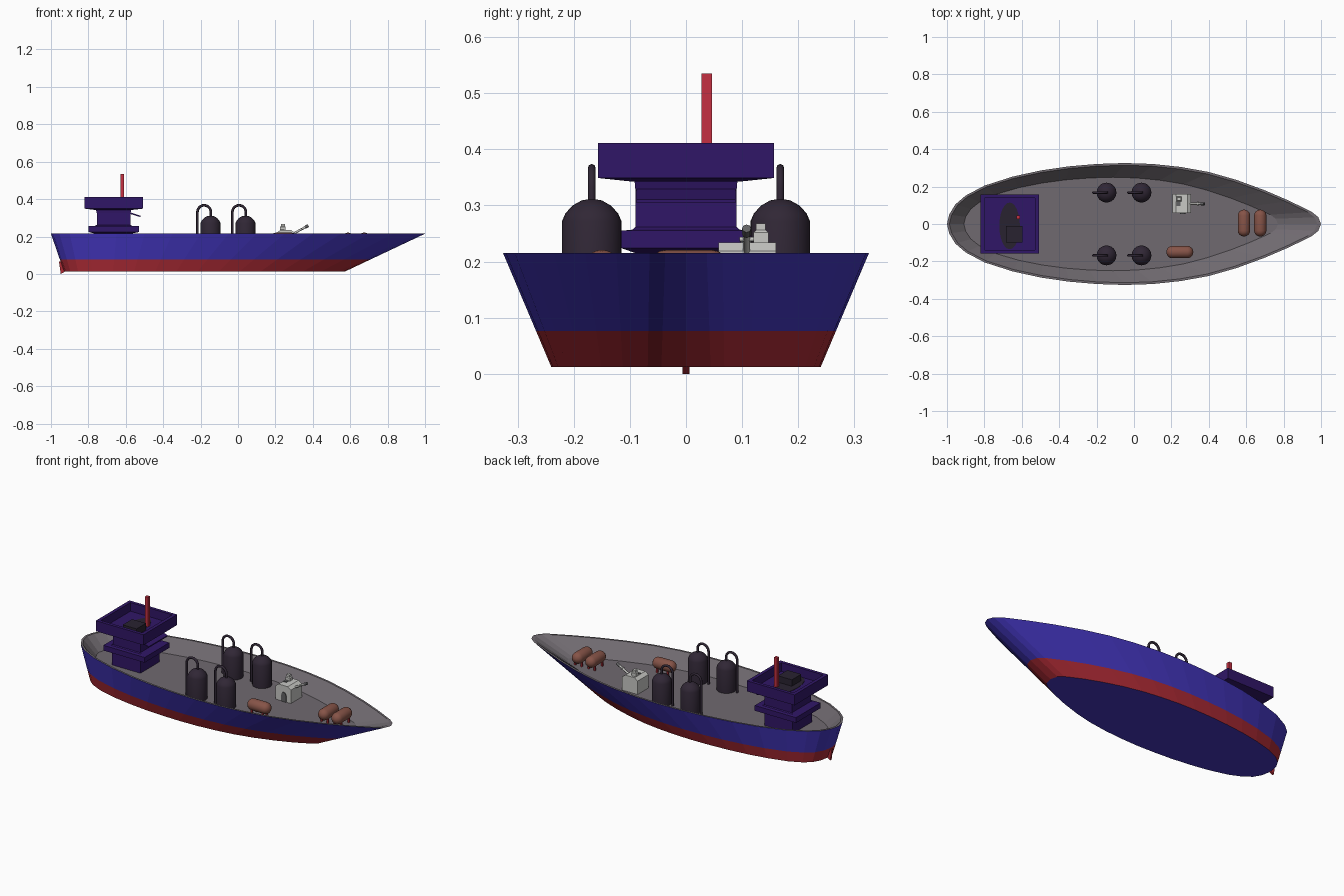
import bpy, bmesh, math
from mathutils import Vector

if "Cube" in bpy.data.objects:
    bpy.data.objects.remove(bpy.data.objects["Cube"])


def mat(name, r, g, b):
    m = bpy.data.materials.new(name)
    m.diffuse_color = (r, g, b, 1)
    m.use_nodes = True
    m.node_tree.nodes["Principled BSDF"].inputs["Base Color"].default_value = m.diffuse_color
    return m


BLUE = mat("hull_blue", .058, .037, .52)
RED = mat("keel_red", .42, .024, .036)
MAST = mat("mast_red", .56, .03, .055)
GREY = mat("deck_grey", .16, .143, .16)
PURPLE = mat("bridge_purple", .03, .008, .135)
TANK = mat("tank_charcoal", .03, .02, .036)
BROWN = mat("barrel_brown", .24, .088, .064)
LIGHT = mat("turret_grey", .58, .58, .56)
DARK = mat("dark_detail", .022, .016, .03)
DOOR = mat("door_grey", .12, .12, .125)


def finish(name, bm, mats, smooth=False):
    bmesh.ops.recalc_face_normals(bm, faces=bm.faces)
    me = bpy.data.meshes.new(name)
    bm.to_mesh(me)
    bm.free()
    ob = bpy.data.objects.new(name, me)
    bpy.context.collection.objects.link(ob)
    for m in mats:
        me.materials.append(m)
    if smooth:
        bpy.context.view_layer.objects.active = ob
        ob.select_set(True)
        bpy.ops.object.shade_smooth_by_angle(angle=math.radians(25))
        ob.select_set(False)
    return ob


def loft(bm, rings, cap=True):
    """Join equal closed rings of points; returns the side faces per band."""
    vs = [[bm.verts.new(p) for p in r] for r in rings]
    n = len(vs[0])
    bands = [[bm.faces.new((a[i], a[(i + 1) % n], b[(i + 1) % n], b[i])) for i in range(n)]
             for a, b in zip(vs, vs[1:])]
    caps = [bm.faces.new(vs[0]), bm.faces.new(vs[-1])] if cap else []
    return bands, caps


def rect(x0, x1, y0, y1, z):
    return [(x0, y0, z), (x1, y0, z), (x1, y1, z), (x0, y1, z)]


def box_stack(name, m, *levels):
    bm = bmesh.new()
    loft(bm, [rect(*l) for l in levels])
    return finish(name, bm, [m])


def box(name, m, x0, x1, y0, y1, z0, z1):
    return box_stack(name, m, (x0, x1, y0, y1, z0), (x0, x1, y0, y1, z1))


def revolve(name, m, profile, loc, axis='z', n=24):
    """Profile of (radius, height) turned about an axis through loc."""
    bm = bmesh.new()
    rings = []
    for r, h in profile:
        ring = []
        for i in range(n):
            a = 2 * math.pi * i / n
            c, s = r * math.cos(a), r * math.sin(a)
            p = {'z': (c, s, h), 'x': (h, c, s), 'y': (s, h, c)}[axis]
            ring.append(Vector(p) + Vector(loc))
        rings.append(ring)
    loft(bm, rings)
    return finish(name, bm, [m], True)


def tube(name, m, pts, r, n=4):
    cu = bpy.data.curves.new(name, 'CURVE')
    cu.dimensions = '3D'
    cu.bevel_depth = r
    cu.bevel_resolution = n - 2
    cu.use_fill_caps = True
    sp = cu.splines.new('POLY')
    sp.points.add(len(pts) - 1)
    for q, p in zip(sp.points, pts):
        q.co = (*p, 1)
    cu.materials.append(m)
    ob = bpy.data.objects.new(name, cu)
    bpy.context.collection.objects.link(ob)
    return ob


# Hull: one outline, scaled to each level
HALF = [(-1, 0), (-.988, .05), (-.955, .105), (-.9, .152), (-.8, .205), (-.65, .253), (-.5, .286),
        (-.35, .308), (-.2, .321), (-.05, .326), (.1, .321), (.25, .305), (.4, .278), (.55, .235),
        (.7, .18), (.83, .124), (.95, .065), (.985, .037), (1, 0)]


def outline(x0, x1, w, z, p=1.0):
    half = [(x0 + (x + 1) / 2 * (x1 - x0), w * (y / .326) ** p) for x, y in HALF]
    return [(x, -y, z) for x, y in half] + [(x, y, z) for x, y in half[-2:0:-1]]


top = outline(-1, 1, .326, .215)
bottom = outline(-.93, .57, .24, .012, .78)
water = [tuple(b[k] + (t[k] - b[k]) * .315 for k in range(3)) for b, t in zip(bottom, top)]
rim = outline(-.987, .98, .314, .215)
deck = outline(-.91, .77, .25, .14)
bm = bmesh.new()
bands, caps = loft(bm, [bottom, water, top, rim, deck])
for band, idx in zip(bands, (1, 0, 2, 2)):
    for f in band:
        f.material_index = idx
caps[1].material_index = 2
finish("hull", bm, [BLUE, RED, GREY])

# Rudder
bm = bmesh.new()
side = [(-.957, .066), (-.948, 0), (-.915, .018), (-.915, .066)]
loft(bm, [[(x, y, z) for x, z in side] for y in (-.006, .006)])
finish("rudder", bm, [RED])

# Storage tanks with arched pipes
for i, x in enumerate((-.147, .04)):
    for s in (-1, 1):
        y = s * .168
        revolve("tank", TANK, [(.053, .138), (.053, .272), (.047, .286), (.034, .3), (.018, .309), (.001, .312)],
                (x, y, 0))
        arch = [(x - .034 + .036 * math.cos(a), y, .331 + .036 * math.sin(a))
                for a in [math.pi * k / 12 for k in range(13)]]
        tube("tank_pipe", TANK, [(x + .002, y, .3)] + arch + [(x - .07, y, .14)], .007)

# Brown barrels lying on red feet
cap_prof = [(.033 * math.sin(a), -.041 - .031 * math.cos(a)) for a in (.05, .4, .8, 1.2, 1.57)]
cap_prof += [(r, -h) for r, h in cap_prof[::-1]]
for x, y, ax in ((.588, .005, 'y'), (.675, .005, 'y'), (.245, -.15, 'x')):
    revolve("barrel", BROWN, cap_prof, (x, y, .188), ax)
    for u in (-.035, .035):
        for v in (-.02, .02):
            dx, dy = (u, v) if ax == 'x' else (v, u)
            box("barrel_foot", RED, x + dx - .005, x + dx + .005, y + dy - .005, y + dy + .005, .138, .175)

# Gun turret
box_stack("turret_body", LIGHT, (.205, .305, .058, .16, .138), (.205, .305, .058, .16, .219),
          (.225, .285, .058, .16, .234))
box_stack("turret_hatch", LIGHT, (.225, .255, .12, .147, .23), (.225, .255, .12, .147, .252),
          (.23, .25, .125, .142, .256), (.23, .25, .125, .142, .268))
box("turret_vent", DOOR, .228, .248, .097, .117, .23, .238)
tube("turret_barrel", LIGHT, [(.29, .108, .212), (.365, .108, .253)], .006)
tube("barrel_muzzle", DOOR, [(.358, .108, .249), (.376, .108, .259)], .008)
tube("barrel_crossbar", LIGHT, [(.34, .095, .24), (.34, .121, .24)], .004)
bm = bmesh.new()
arc = [(.245, .14), (.275, .14)] + [(.26 + .015 * math.cos(a), .18 + .015 * math.sin(a))
                                    for a in [math.pi * k / 6 for k in range(7)]]
loft(bm, [[(x, y, z) for x, z in arc] for y in (.054, .06)])
finish("turret_door", bm, [DOOR])

# Bridge tower: base, flange and neck
box_stack("bridge_tower", PURPLE, (-.76, -.575, -.09, .09, .138), (-.76, -.575, -.09, .09, .215),
          (-.8, -.53, -.115, .115, .224), (-.8, -.53, -.115, .115, .255),
          (-.765, -.565, -.095, .095, .257), (-.755, -.575, -.09, .09, .262),
          (-.755, -.575, -.09, .09, .325), (-.76, -.57, -.092, .092, .347))
# Sloped visor on the forward side
bm = bmesh.new()
loft(bm, [[(x, y, z) for x, z in ((-.58, .322), (-.522, .304), (-.522, .311), (-.58, .331))] for y in (-.088, .088)])
finish("bridge_visor", bm, [PURPLE])
# Open lookout platform
box_stack("bridge_platform", PURPLE, (-.77, -.56, -.1, .1, .343), (-.82, -.508, -.157, .157, .349),
          (-.82, -.508, -.157, .157, .411), (-.8, -.528, -.138, .138, .411), (-.8, -.528, -.138, .138, .36))
# Dark floor patch, console and mast
bm = bmesh.new()
loft(bm, [[(-.665 + .055 * math.cos(a), -.01 + .125 * math.sin(a), z)
           for a in [math.pi * k / 12 for k in range(24)]] for z in (.358, .362)])
finish("floor_patch", bm, [DARK])
box("lookout_console", DARK, -.685, -.595, -.098, -.01, .359, .4)
box("mast", MAST, -.6275, -.6085, .0275, .0465, .36, .535)
